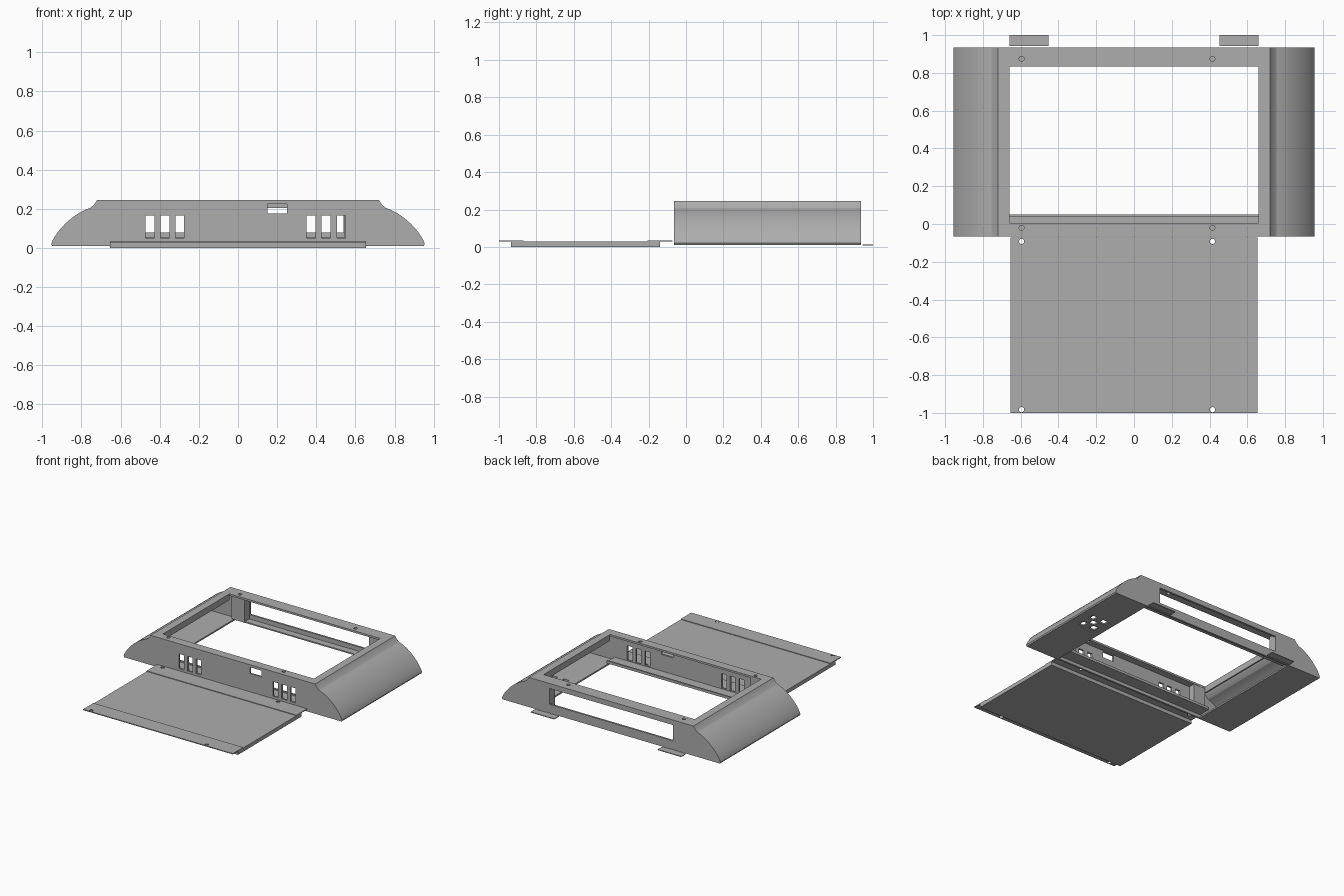
import bpy, bmesh, math
from mathutils import Vector
from mathutils.geometry import interpolate_bezier

if "Cube" in bpy.data.objects:
    bpy.data.objects.remove(bpy.data.objects["Cube"])

grey = bpy.data.materials.new("plain_grey")
grey.use_nodes = True
grey.diffuse_color = (0.42, 0.42, 0.42, 1)
grey.node_tree.nodes["Principled BSDF"].inputs["Base Color"].default_value = (0.42, 0.42, 0.42, 1)


def add_object(name, bm):
    bmesh.ops.recalc_face_normals(bm, faces=bm.faces)
    mesh = bpy.data.meshes.new(name)
    bm.to_mesh(mesh)
    bm.free()
    mesh.materials.append(grey)
    ob = bpy.data.objects.new(name, mesh)
    bpy.context.collection.objects.link(ob)
    return ob


def box(name, x0, x1, y0, y1, z0, z1):
    bm = bmesh.new()
    bmesh.ops.create_cube(bm, size=1)
    for v in bm.verts:
        v.co = Vector((x1 if v.co.x > 0 else x0, y1 if v.co.y > 0 else y0, z1 if v.co.z > 0 else z0))
    return add_object(name, bm)


def pin(x, y, z0, z1, r):
    bm = bmesh.new()
    bmesh.ops.create_cone(bm, cap_ends=True, segments=20, radius1=r, radius2=r, depth=z1 - z0)
    bmesh.ops.translate(bm, verts=bm.verts, vec=(x, y, (z0 + z1) / 2))
    return add_object("cutter", bm)


def prism(name, half, y0, y1):
    # mirrored half profile in x-z, extruded along y
    outline = half + [(-x, z) for x, z in reversed(half)]
    bm = bmesh.new()
    face = bm.faces.new([bm.verts.new((x, y0, z)) for x, z in outline])
    new = bmesh.ops.extrude_face_region(bm, geom=[face])["geom"]
    bmesh.ops.translate(bm, verts=[g for g in new if isinstance(g, bmesh.types.BMVert)], vec=(0, y1 - y0, 0))
    return add_object(name, bm)


def cut(target, cutter):
    cutter.hide_render = True
    mod = target.modifiers.new("cut", "BOOLEAN")
    mod.operation = "DIFFERENCE"
    mod.solver = "EXACT"
    mod.object = cutter
    bpy.context.view_layer.objects.active = target
    bpy.ops.object.modifier_apply(modifier=mod.name)
    bpy.data.objects.remove(cutter)


# Hollow housing with rounded flanks
front, back, wall = -0.065, 0.935, 0.015
curve = interpolate_bezier(Vector((0.755, 0.205)), Vector((0.86, 0.17)),
                           Vector((0.94, 0.07)), Vector((0.955, 0.02)), 16)
flank = [(0.72, 0.245), (0.735, 0.222)] + [(p.x, p.y) for p in curve]
housing = prism("housing", flank + [(0.95, 0.01)], front, back)
inner = [(x - 0.018, z - 0.015) for x, z in flank if z > 0.05] + [(0.925, 0.022)]
cut(housing, prism("cutter", inner, front + wall, back - wall))

# Screen opening and open underside
cut(housing, box("cutter", -0.66, 0.66, 0.005, 0.835, 0.15, 0.3))
cut(housing, box("cutter", -0.66, 0.66, front + wall, back - wall, -0.1, 0.1))

# Front vents, port and rear window
for x in (-0.45, -0.373, -0.298, 0.373, 0.45, 0.527):
    cut(housing, box("cutter", x - 0.022, x + 0.022, -0.1, -0.03, 0.05, 0.165))
cut(housing, box("cutter", 0.15, 0.25, -0.1, -0.03, 0.175, 0.225))
cut(housing, box("cutter", -0.54, 0.54, 0.9, 1.0, 0.08, 0.205))

# Screw holes in the top frame and speaker holes in the floor
screw_x = (-0.595, 0.415)
for x in screw_x:
    for y in (-0.02, 0.875):
        cut(housing, pin(x, y, 0.2, 0.3, 0.013))
for dx, dy in ((0, 0), (-1, -1), (-1, 1), (1, -1), (1, 1)):
    x, y = 0.8 + dx * 0.05, 0.5 + dy * 0.055
    cut(housing, box("cutter", x - 0.024, x + 0.024, y - 0.024, y + 0.024, -0.05, 0.05))

# Inner skirts, ledges and corner posts
for side, label in ((-1, "right"), (1, "left")):
    a, b = sorted((side * 0.66, side * 0.672))
    box(label + "_skirt", a, b, 0.005, 0.835, 0.195, 0.235)
    a, b = sorted((side * 0.545, side * 0.66))
    box(label + "_back_post", a, b, 0.86, back - 0.01, 0.04, 0.235)
    # Loose foot plates behind the housing
    a, b = sorted((side * 0.452, side * 0.658))
    box(label + "_foot_plate", a, b, 0.943, 1.0, 0.008, 0.014)
box("right_front_post", -0.66, -0.56, front + 0.01, 0.003, 0.05, 0.235)
box("front_ledge", -0.66, 0.66, front + 0.01, 0.04, 0.035, 0.045)
box("front_ledge_lip", -0.66, 0.66, 0.038, 0.05, 0.035, 0.055)
box("back_ledge", -0.66, 0.66, 0.865, back - 0.01, 0.035, 0.045)

# Base cover lying in front: slab with screw flanges
box("cover_slab", -0.655, 0.655, -0.935, -0.14, 0.0, 0.03)
for label, y0, y1, hole_y in (("front", -1.0, -0.87, -0.983), ("back", -0.205, -0.072, -0.092)):
    flange = box(label + "_cover_flange", -0.655, 0.655, y0, y1, 0.028, 0.035)
    for x in screw_x:
        cut(flange, pin(x, hole_y, -0.1, 0.1, 0.014))

# Smooth only the rounded flanks
bpy.ops.object.select_all(action="DESELECT")
housing.select_set(True)
bpy.context.view_layer.objects.active = housing
bpy.ops.object.shade_smooth_by_angle(angle=math.radians(18))
